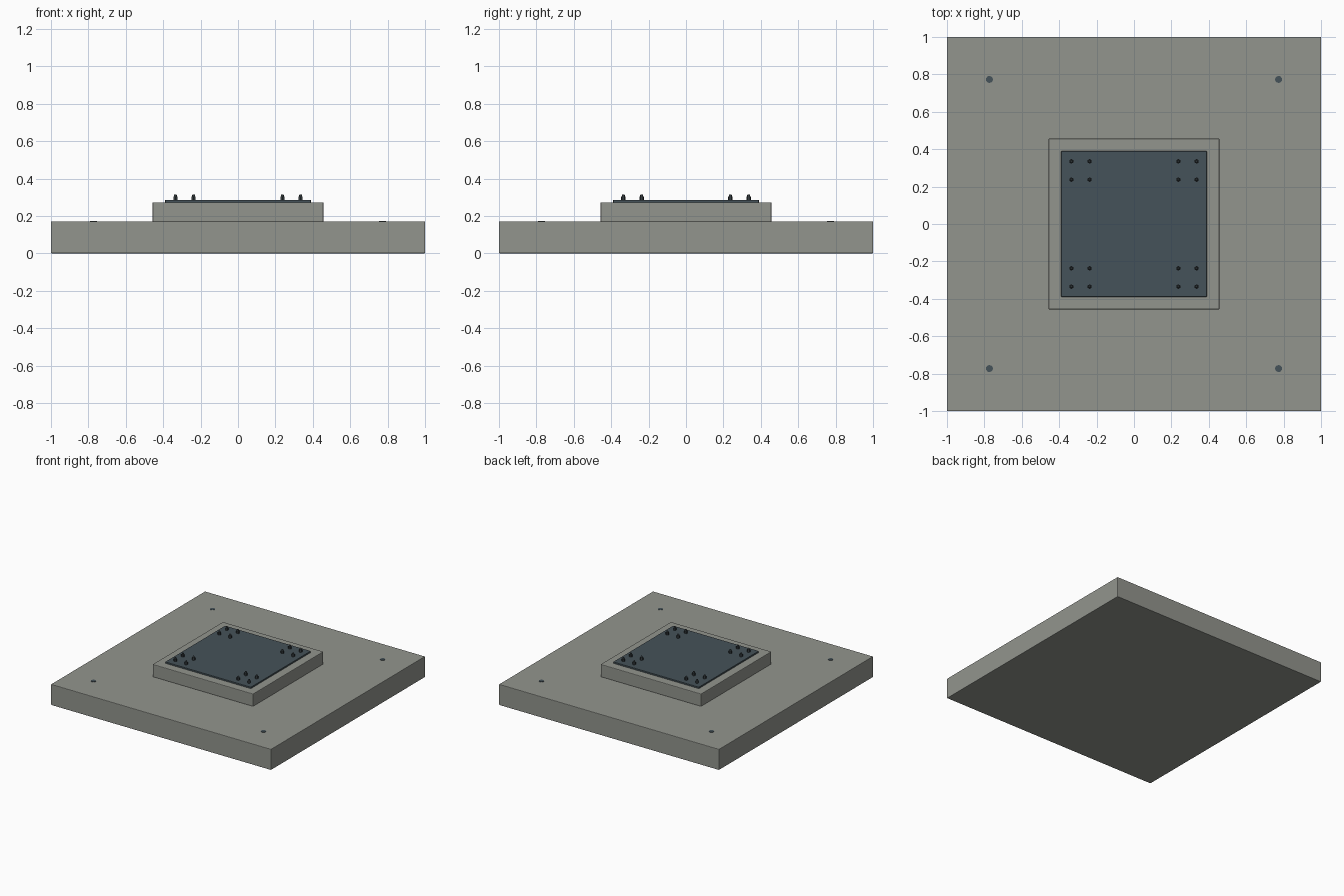
import bpy, math

if "Cube" in bpy.data.objects:
    bpy.data.objects.remove(bpy.data.objects["Cube"])


def material(name, rgb):
    m = bpy.data.materials.new(name)
    m.diffuse_color = (*rgb, 1)
    m.use_nodes = True
    m.node_tree.nodes["Principled BSDF"].inputs["Base Color"].default_value = m.diffuse_color
    return m


CONCRETE = material("concrete grey", (0.29, 0.30, 0.27))
STEEL = material("blue grey steel", (0.06, 0.085, 0.10))
BOLT = material("dark steel", (0.035, 0.045, 0.05))


def box(name, half, z0, z1, mat, bevel):
    bpy.ops.mesh.primitive_cube_add(size=1, location=(0, 0, (z0 + z1) / 2))
    o = bpy.context.object
    o.name = name
    o.scale = (half * 2, half * 2, z1 - z0)
    bpy.ops.object.transform_apply(location=False, rotation=False, scale=True)
    o.data.materials.append(mat)
    b = o.modifiers.new("chamfer", 'BEVEL')
    b.width = bevel
    b.segments = 2
    return o


def cylinder(name, x, y, z0, z1, r0, r1, sides, mat):
    bpy.ops.mesh.primitive_cone_add(vertices=sides, radius1=r0, radius2=r1, depth=z1 - z0,
                                    location=(x, y, (z0 + z1) / 2))
    o = bpy.context.object
    o.name = name
    o.data.materials.append(mat)
    bpy.ops.object.shade_smooth_by_angle(angle=math.radians(35))
    return o


# Concrete footing, plinth and steel base plate
box("footing_slab", 1.0, 0.0, 0.171, CONCRETE, 0.004)
box("plinth", 0.457, 0.168, 0.273, CONCRETE, 0.005)
box("base_plate", 0.389, 0.271, 0.285, STEEL, 0.001)

# Anchor bolts: hex nut, stud and tapered tip, four at each plate corner
positions = (-0.335, -0.237, 0.237, 0.335)
for x in positions:
    for y in positions:
        cylinder("anchor_nut", x, y, 0.284, 0.304, 0.0125, 0.0125, 6, BOLT)
        cylinder("anchor_stud", x, y, 0.302, 0.311, 0.008, 0.008, 12, BOLT)
        cylinder("stud_tip", x, y, 0.311, 0.316, 0.008, 0.005, 12, BOLT)

# Lifting plugs near the slab corners
for x in (-0.773, 0.773):
    for y in (-0.773, 0.773):
        cylinder("lifting_plug", x, y, 0.165, 0.174, 0.019, 0.019, 10, STEEL)
